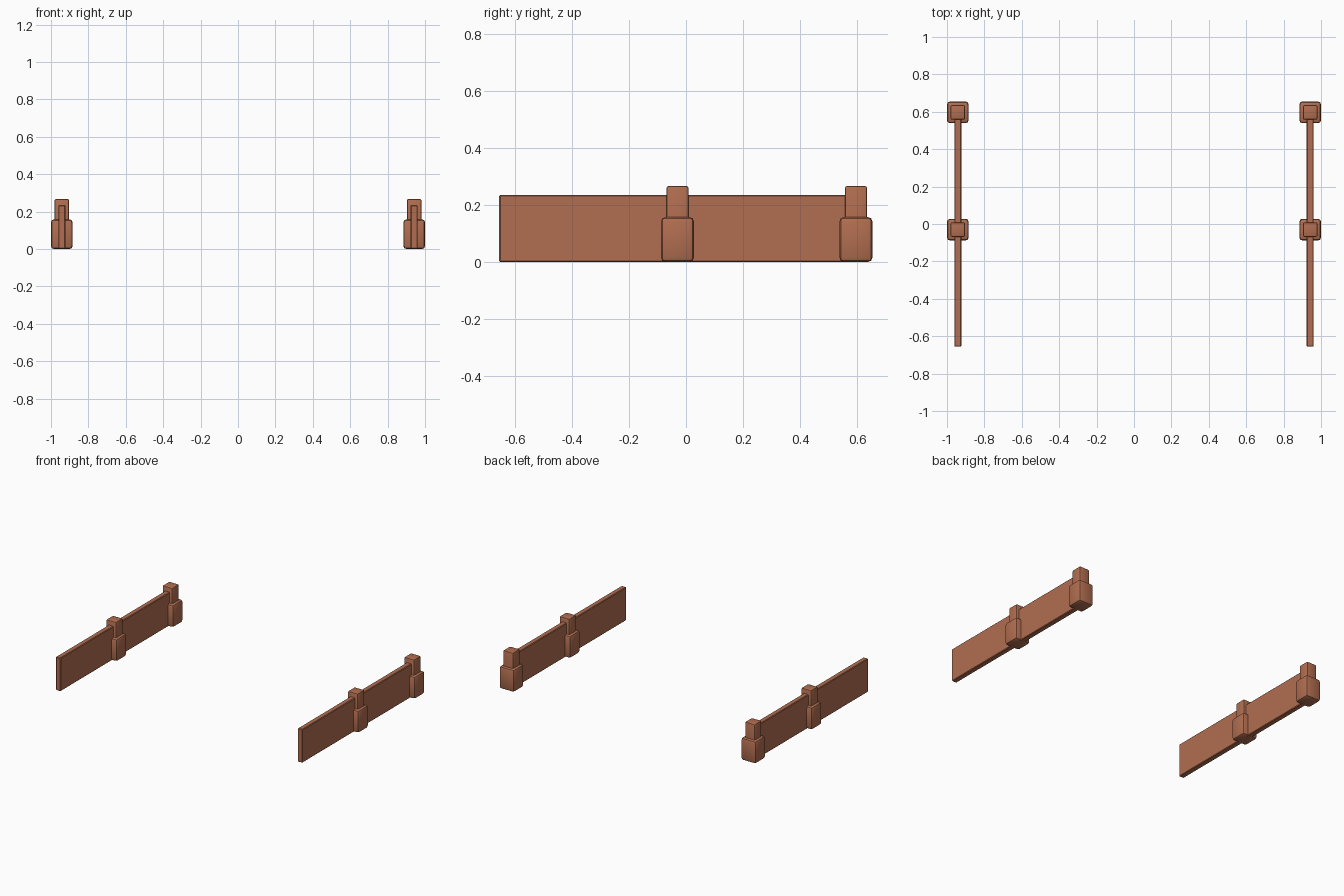
import bpy

if "Cube" in bpy.data.objects:
    bpy.data.objects.remove(bpy.data.objects["Cube"])

clay = bpy.data.materials.new("terracotta brown")
clay.diffuse_color = (0.44, 0.155, 0.08, 1.0)
clay.use_nodes = True
clay.node_tree.nodes["Principled BSDF"].inputs["Base Color"].default_value = clay.diffuse_color


def box(name, x, y0, y1, z0, z1, width, bevel, segments):
    """Bevelled box, centred on x with the given width."""
    bpy.ops.mesh.primitive_cube_add(size=1, location=(x, (y0 + y1) / 2, (z0 + z1) / 2))
    ob = bpy.context.object
    ob.name = name
    ob.scale = (width, y1 - y0, z1 - z0)
    bpy.ops.object.transform_apply(location=False, rotation=False, scale=True)
    mod = ob.modifiers.new("soft edges", 'BEVEL')
    mod.width = bevel
    mod.segments = segments
    bpy.ops.object.modifier_apply(modifier=mod.name)
    ob.data.materials.append(clay)
    bpy.ops.object.shade_smooth_by_angle()
    return ob


for side, x in (("left", -0.942), ("right", 0.942)):
    # long low wall
    box(side + "_wall_panel", x, -0.656, 0.597, 0.0, 0.235, 0.037, 0.004, 1)
    # posts with a thick base, at the middle and at the back end
    for place, y in (("middle", -0.03), ("back", 0.597)):
        box(f"{side}_{place}_post", x, y - 0.0385, y + 0.0385, 0.02, 0.267, 0.077, 0.007, 2)
        box(f"{side}_{place}_post_base", x, y - 0.058, y + 0.058, 0.0, 0.158, 0.116, 0.016, 2)
